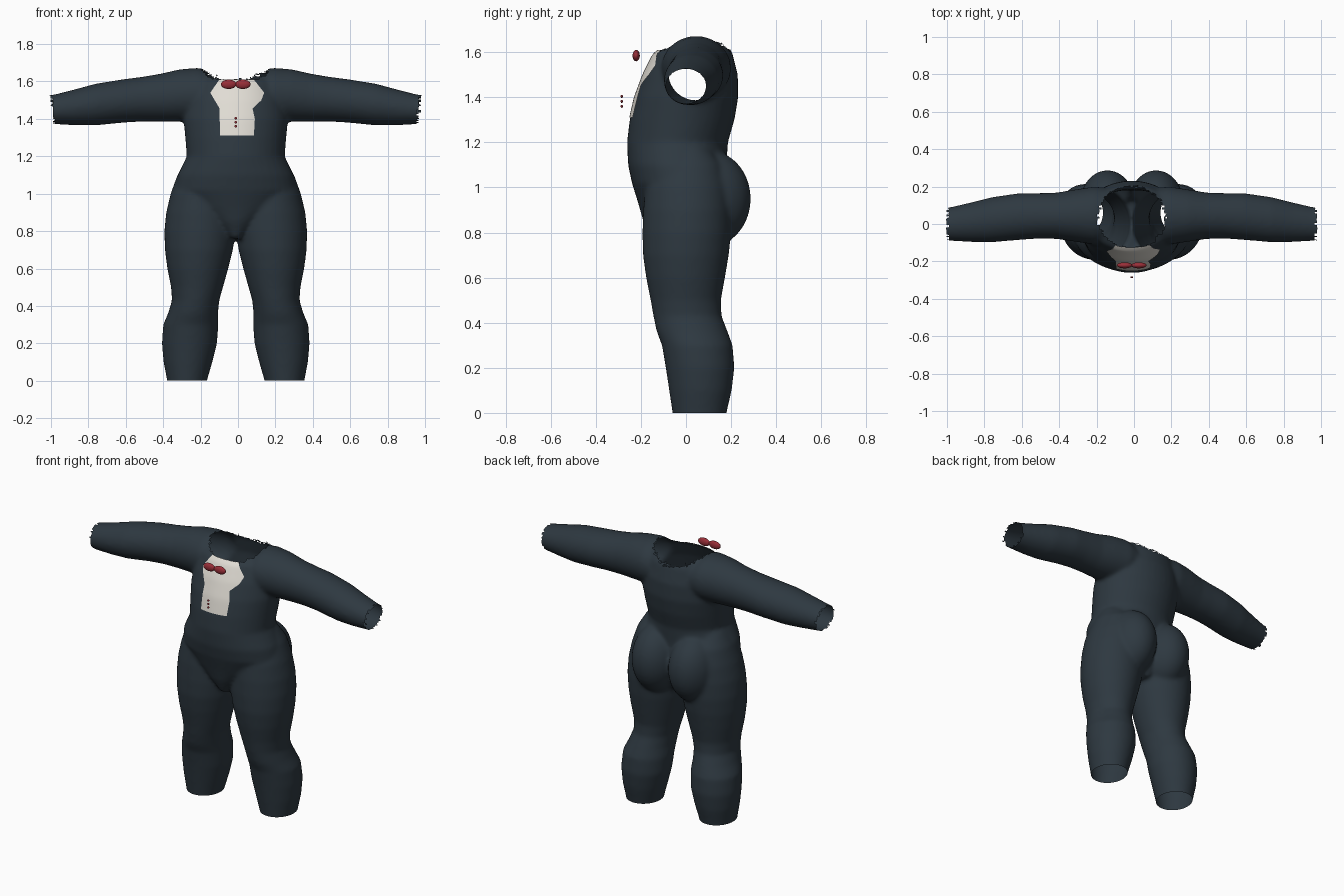
import bpy, bmesh, math, random
from mathutils import Vector
from mathutils.bvhtree import BVHTree

random.seed(4)
if "Cube" in bpy.data.objects:
    bpy.data.objects.remove(bpy.data.objects["Cube"])

MID = -0.012  # centre line of the suit


def material(name, rgb):
    m = bpy.data.materials.new(name)
    m.use_nodes = True
    m.diffuse_color = (*rgb, 1)
    bsdf = m.node_tree.nodes["Principled BSDF"]
    bsdf.inputs["Base Color"].default_value = (*rgb, 1)
    bsdf.inputs["Roughness"].default_value = 0.8
    return m


SUIT = material("dark slate cloth", (0.027, 0.04, 0.052))
SHIRT = material("ivory cloth", (0.75, 0.72, 0.66))
RED = material("deep red", (0.32, 0.028, 0.04))


def make_object(name, bm, mat):
    mesh = bpy.data.meshes.new(name)
    bm.to_mesh(mesh)
    bm.free()
    mesh.materials.append(mat)
    for p in mesh.polygons:
        p.use_smooth = True
    obj = bpy.data.objects.new(name, mesh)
    bpy.context.collection.objects.link(obj)
    return obj


def loft(bm, rings, place, sides=40):
    """Closed tube through ellipses given as (position, min u, max u, min v, max v)."""
    loops = []
    for pos, u0, u1, v0, v1 in rings:
        loop = []
        for i in range(sides):
            a = math.tau * i / sides
            u = (u0 + u1) / 2 + (u1 - u0) / 2 * math.cos(a)
            v = (v0 + v1) / 2 + (v1 - v0) / 2 * math.sin(a)
            loop.append(bm.verts.new(place(pos, u, v)))
        loops.append(loop)
    for low, high in zip(loops, loops[1:]):
        for i in range(sides):
            j = (i + 1) % sides
            bm.faces.new((low[i], low[j], high[j], high[i]))
    bm.faces.new(loops[0])
    bm.faces.new(loops[-1])


def ellipsoid(bm, centre, radii):
    verts = bmesh.ops.create_uvsphere(bm, u_segments=32, v_segments=20, radius=1)["verts"]
    bmesh.ops.scale(bm, vec=radii, verts=verts)
    bmesh.ops.translate(bm, vec=centre, verts=verts)


# Torso: height, half width, front, back
torso = [(0.76, 0.04, -0.15, 0.12), (0.85, 0.15, -0.19, 0.17), (0.93, 0.26, -0.212, 0.18),
         (1.02, 0.325, -0.24, 0.18), (1.1, 0.31, -0.257, 0.18), (1.2, 0.262, -0.262, 0.186),
         (1.3, 0.27, -0.25, 0.215), (1.4, 0.28, -0.227, 0.232), (1.5, 0.27, -0.19, 0.23),
         (1.6, 0.24, -0.14, 0.205), (1.65, 0.2, -0.05, 0.17), (1.67, 0.1, 0, 0.14)]
# Leg: height, inner, outer, front, back
leg = [(-0.06, 0.16, 0.36, -0.055, 0.175), (0, 0.154, 0.367, -0.06, 0.18),
       (0.1, 0.125, 0.386, -0.075, 0.203), (0.2, 0.1, 0.395, -0.09, 0.215),
       (0.3, 0.093, 0.388, -0.107, 0.207), (0.36, 0.095, 0.362, -0.13, 0.185),
       (0.43, 0.088, 0.341, -0.145, 0.158), (0.5, 0.068, 0.346, -0.157, 0.155),
       (0.6, 0.04, 0.366, -0.177, 0.173), (0.7, 0.015, 0.379, -0.191, 0.19),
       (0.8, 0, 0.382, -0.193, 0.2), (0.9, 0, 0.372, -0.19, 0.2),
       (1.0, 0.02, 0.348, -0.18, 0.19), (1.1, 0.06, 0.312, -0.14, 0.16),
       (1.18, 0.1, 0.265, -0.09, 0.1)]
# Arm: distance out, front, back, bottom, top
arm = [(0.1, -0.1, 0.19, 1.4, 1.65), (0.2, -0.11, 0.2, 1.385, 1.673),
       (0.3, -0.095, 0.185, 1.385, 1.665), (0.4, -0.08, 0.168, 1.386, 1.642),
       (0.5, -0.078, 0.165, 1.386, 1.625), (0.6, -0.085, 0.165, 1.38, 1.612),
       (0.75, -0.098, 0.143, 1.365, 1.588), (0.86, -0.096, 0.115, 1.366, 1.558),
       (0.97, -0.09, 0.09, 1.372, 1.53), (1.05, -0.088, 0.085, 1.376, 1.52)]

bm = bmesh.new()
loft(bm, [(z, -w, w, f, b) for z, w, f, b in torso], lambda p, u, v: (u + MID, v, p))
for side in (-1, 1):
    loft(bm, leg, lambda p, u, v: (side * u + MID, v, p))
    loft(bm, arm, lambda p, u, v: (side * p + MID, u, v))
    ellipsoid(bm, (side * 0.13 + MID, 0.1, 0.95), (0.15, 0.188, 0.215))
bmesh.ops.recalc_face_normals(bm, faces=bm.faces)
blocks = make_object("body_suit_blocks", bm, SUIT)

# Fuse the volumes into one continuous skin
remesh = blocks.modifiers.new("fuse", "REMESH")
remesh.mode = "VOXEL"
remesh.voxel_size = 0.012
smooth = blocks.modifiers.new("soften", "SMOOTH")
smooth.factor = 0.5
smooth.iterations = 7
graph = bpy.context.evaluated_depsgraph_get()
fused = bpy.data.meshes.new_from_object(blocks.evaluated_get(graph))
bpy.data.objects.remove(blocks)
bm = bmesh.new()
bm.from_mesh(fused)
skin = BVHTree.FromBMesh(bm)

# Open the trouser hems, ragged cuffs and ragged neck
bmesh.ops.bisect_plane(bm, geom=bm.verts[:] + bm.edges[:] + bm.faces[:],
                       plane_co=(0, 0, 0), plane_no=(0, 0, -1), clear_outer=True)


def is_opening(face):
    c = face.calc_center_median()
    x = c.x - MID
    rag = random.uniform(-1, 1)
    cuff = abs(x) > 0.968 + 0.12 * (c.z - 1.37) + 0.008 * rag
    neck = c.z > 1.5 and math.hypot(x / 0.18, (c.y - 0.035) / 0.165) < 1 + 0.05 * rag
    return cuff or neck


bmesh.ops.delete(bm, geom=[f for f in bm.faces if is_opening(f)], context="FACES")
make_object("body_suit", bm, SUIT)

# Shirt front laid over the chest: height, right edge, left edge
shirt = [(1.31, -0.095, 0.085), (1.4, -0.098, 0.09), (1.455, -0.098, 0.078),
         (1.5, -0.125, 0.125), (1.54, -0.148, 0.14), (1.61, -0.1, 0.085)]
bm = bmesh.new()
rows = []
COLS, STEPS = 16, 5
for k, (low, high) in enumerate(zip(shirt, shirt[1:])):
    for s in range(STEPS + (k == len(shirt) - 2)):
        z, x0, x1 = Vector(low).lerp(Vector(high), s / STEPS)
        row = []
        for i in range(COLS + 1):
            x = x0 + (x1 - x0) * i / COLS
            hit = skin.ray_cast(Vector((x, -1, z)), Vector((0, 1, 0)))[0]
            y = hit.y if hit else -0.12
            row.append(bm.verts.new((x, y - 0.005, z)))
        rows.append(row)
for a, b in zip(rows, rows[1:]):
    for i in range(COLS):
        bm.faces.new((a[i], a[i + 1], b[i + 1], b[i]))
make_object("shirt_front", bm, SHIRT)

# Bow tie lobes
for name, side in (("bow_right", -1), ("bow_left", 1)):
    bm = bmesh.new()
    ellipsoid(bm, (MID + side * 0.038, -0.221, 1.585), (0.041, 0.016, 0.025))
    make_object(name, bm, RED)

# Small buttons
for i in range(3):
    bm = bmesh.new()
    ellipsoid(bm, (MID, -0.285, 1.36 + i * 0.022), (0.007, 0.005, 0.007))
    make_object(f"button_{i + 1}", bm, RED)
